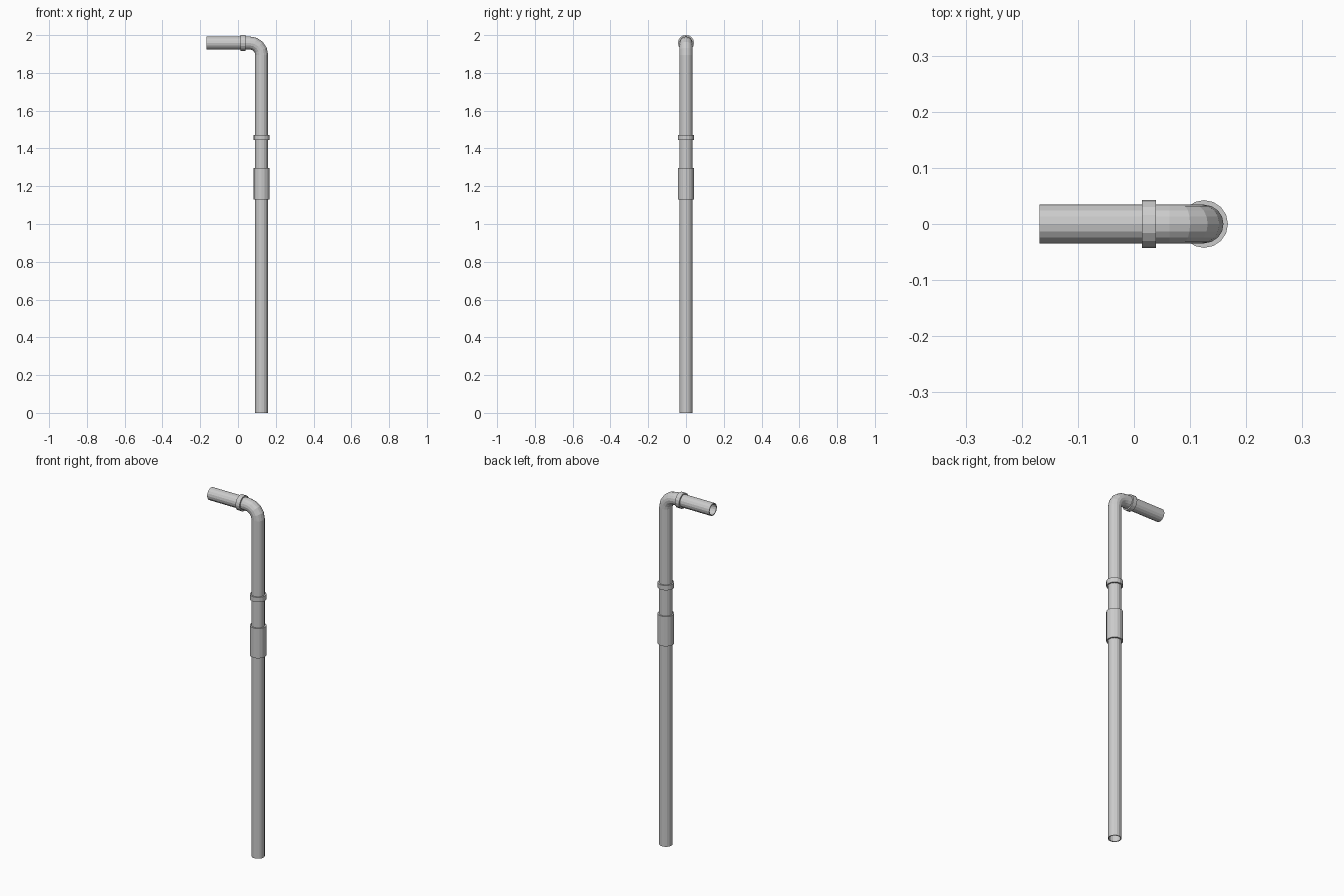
import bpy, bmesh
from math import sin, cos, pi

if "Cube" in bpy.data.objects:
    bpy.data.objects.remove(bpy.data.objects["Cube"])

SIDES = 16
PX, PZ = 0.125, 1.958        # upright axis x, outlet axis z
R_PIPE, R_COLLAR, WALL = 0.0345, 0.0425, 0.005
BEND = 0.062


def tube(name, path, outer, inner):
    """Hollow tube swept along (x, z, tangent angle) stations in the xz plane."""
    bm = bmesh.new()

    def loop(station, r):
        x, z, a = station
        nx, nz = -sin(a), cos(a)
        return [bm.verts.new((x + nx * r * cos(t), r * sin(t), z + nz * r * cos(t)))
                for t in (2 * pi * i / SIDES for i in range(SIDES))]

    # outside going forward, inside coming back, closed by the end rims
    rings = [loop(s, outer) for s in path] + [loop(s, inner) for s in reversed(path)]
    for k, a in enumerate(rings):
        b = rings[(k + 1) % len(rings)]
        for i in range(SIDES):
            j = (i + 1) % SIDES
            bm.faces.new((a[i], a[j], b[j], b[i]))
    bmesh.ops.recalc_face_normals(bm, faces=bm.faces)
    me = bpy.data.meshes.new(name)
    bm.to_mesh(me)
    bm.free()
    ob = bpy.data.objects.new(name, me)
    bpy.context.collection.objects.link(ob)
    return ob


# bent pipe: upright, elbow, outlet
path = [(PX, 0, pi / 2)]
for k in range(5):
    a = pi / 2 * k / 4
    path.append((PX - BEND + BEND * cos(a), PZ - BEND + BEND * sin(a), pi / 2 + a))
path.append((-0.168, PZ, pi))
tube("bent_pipe", path, R_PIPE, R_PIPE - WALL)

# collars on the upright
for name, z0, z1 in (("long_sleeve", 1.13, 1.297), ("upper_collar", 1.445, 1.472)):
    tube(name, [(PX, z0, pi / 2), (PX, z1, pi / 2)], R_COLLAR, R_PIPE - 0.001)

# collar on the outlet
tube("outlet_collar", [(0.039, PZ, pi), (0.014, PZ, pi)], R_COLLAR, R_PIPE - 0.001)
